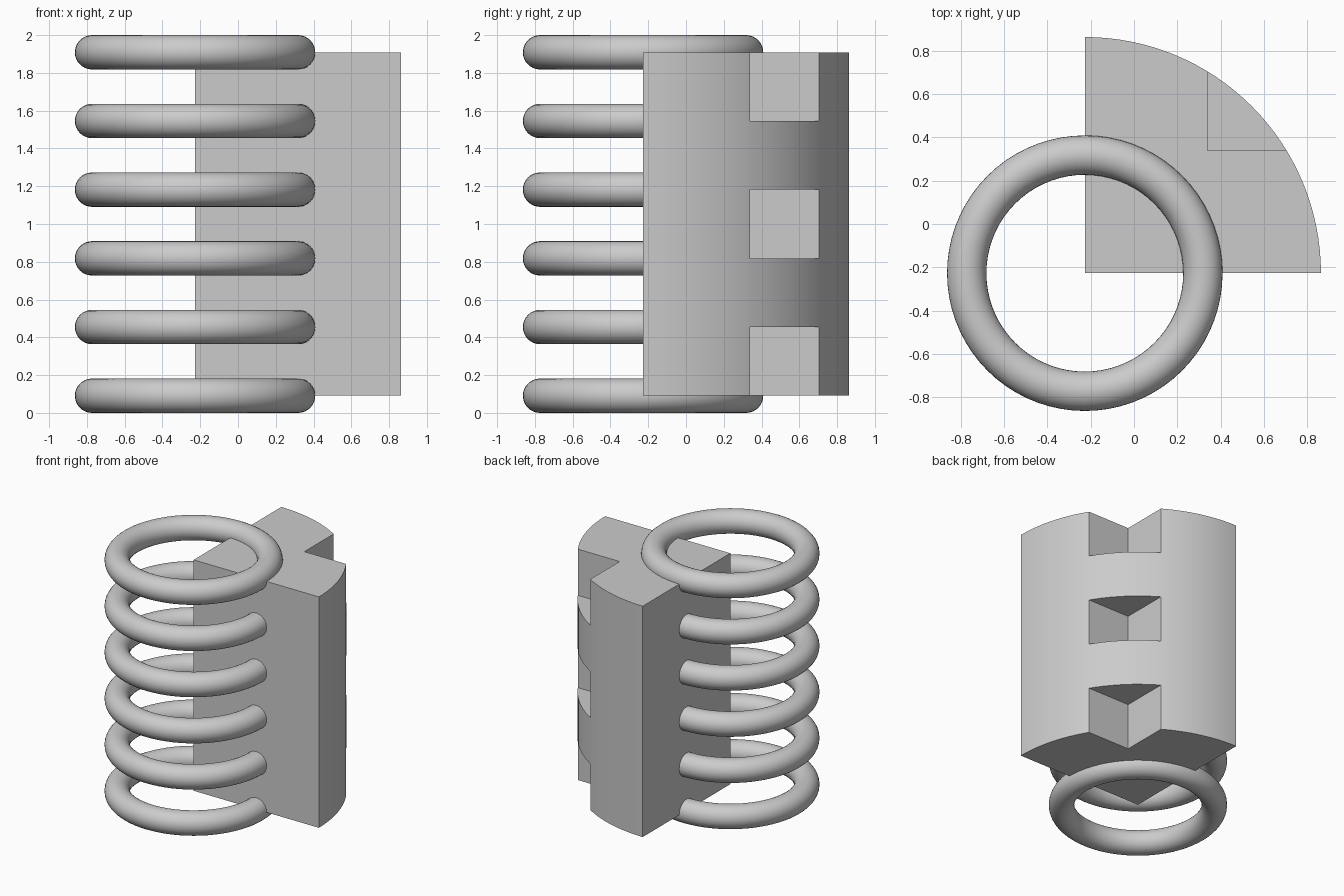
import bpy, bmesh, math

if "Cube" in bpy.data.objects:
    bpy.data.objects.remove(bpy.data.objects["Cube"])

U = 1 / 11                      # base unit: ring tube radius
C = -2.5 * U                    # shared axis of rings and quarter block (x and y)
R = 12 * U                      # quarter block radius
STEP = 4 * U                    # ring spacing and notch height

grey = bpy.data.materials.new("light grey")
grey.diffuse_color = (0.6, 0.6, 0.6, 1)
grey.use_nodes = True
grey.node_tree.nodes["Principled BSDF"].inputs["Base Color"].default_value = grey.diffuse_color


def smooth(ob):
    bpy.ops.object.select_all(action='DESELECT')
    ob.select_set(True)
    bpy.context.view_layer.objects.active = ob
    bpy.ops.object.shade_smooth_by_angle(angle=math.radians(30))


def prism(name, points, z0, z1):
    """Extrude a flat outline from z0 to z1."""
    bm = bmesh.new()
    face = bm.faces.new([bm.verts.new((x, y, z0)) for x, y in points])
    top = bmesh.ops.extrude_face_region(bm, geom=[face])["geom"]
    bmesh.ops.translate(bm, vec=(0, 0, z1 - z0),
                        verts=[v for v in top if isinstance(v, bmesh.types.BMVert)])
    bmesh.ops.recalc_face_normals(bm, faces=bm.faces)
    mesh = bpy.data.meshes.new(name)
    bm.to_mesh(mesh)
    bm.free()
    mesh.materials.append(grey)
    ob = bpy.data.objects.new(name, mesh)
    bpy.context.collection.objects.link(ob)
    return ob


# Quarter cylinder block
N = 32
arc = [(C + R * math.cos(i / N * math.pi / 2), C + R * math.sin(i / N * math.pi / 2))
       for i in range(N + 1)]
block = prism("quarter_block", [(C, C)] + arc, U, 21 * U)

# Three corner notches cut out of the curved side
n0, n1 = 0.34, 1.2
square = [(n0, n0), (n1, n0), (n1, n1), (n0, n1)]
bpy.context.view_layer.objects.active = block
for i in range(3):
    z0 = U + 2 * i * STEP
    low = z0 - (0.1 if i == 0 else 0)
    high = z0 + STEP + (0.1 if i == 2 else 0)
    cutter = prism("notch_cutter", square, low, high)
    mod = block.modifiers.new("notch", 'BOOLEAN')
    mod.operation = 'DIFFERENCE'
    mod.solver = 'EXACT'
    mod.object = cutter
    bpy.ops.object.modifier_apply(modifier=mod.name)
    bpy.data.objects.remove(cutter)
smooth(block)

# Stack of six rings passing through the block
for i in range(6):
    bpy.ops.mesh.primitive_torus_add(major_radius=6 * U, minor_radius=U,
                                     major_segments=72, minor_segments=32,
                                     location=(C, C, U + i * STEP))
    ring = bpy.context.object
    ring.name = f"ring_{i + 1}"
    ring.data.materials.append(grey)
    smooth(ring)
